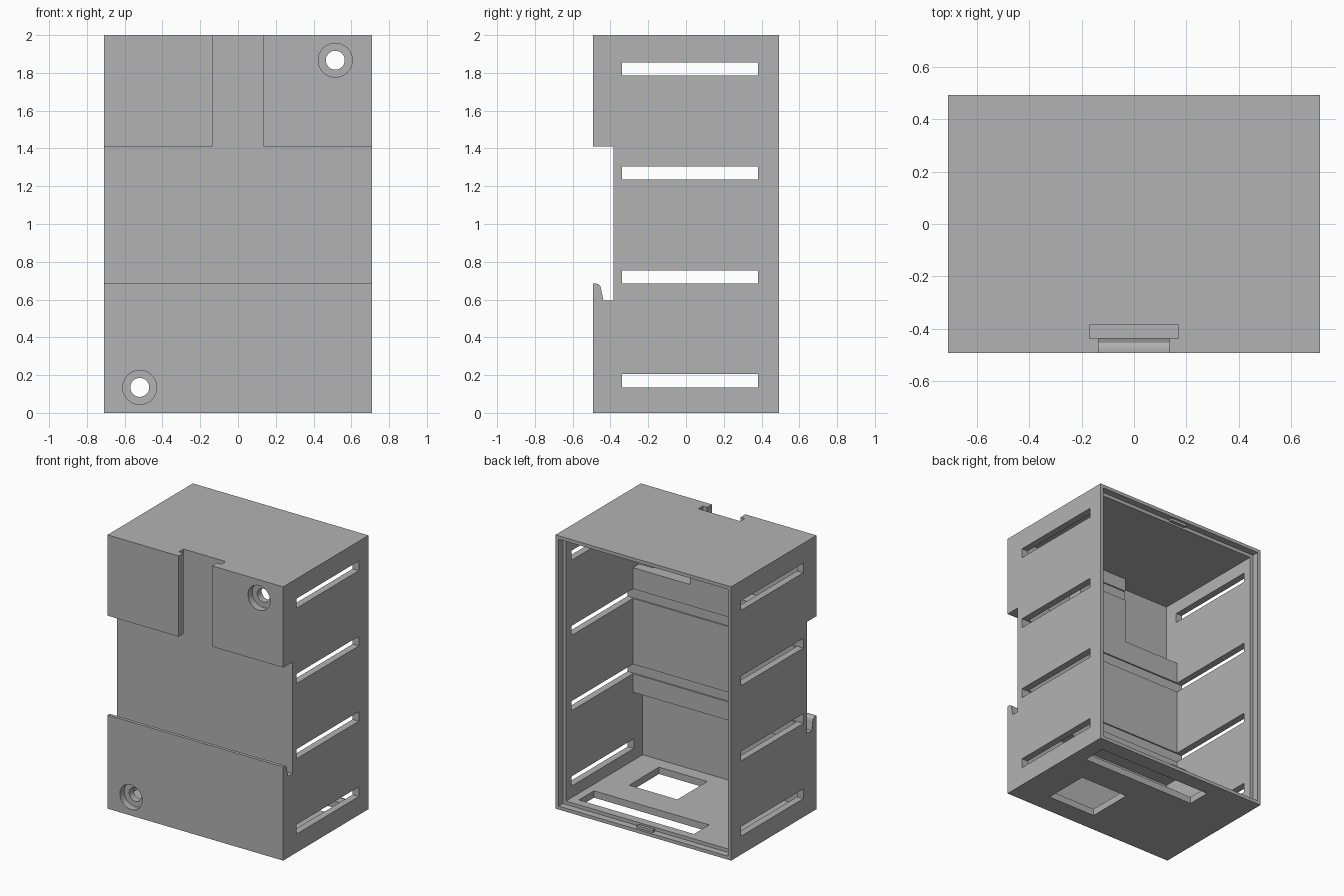
import bpy, bmesh, math
from mathutils import Matrix, Vector

old = bpy.data.objects.get("Cube")
if old:
    bpy.data.objects.remove(old, do_unlink=True)

grey = bpy.data.materials.new("plain grey plastic")
grey.use_nodes = True
colour = (0.448, 0.448, 0.448, 1)
grey.diffuse_color = colour
grey.node_tree.nodes["Principled BSDF"].inputs["Base Color"].default_value = colour

W, D, H, T = 0.71, 0.4925, 2.0, 0.05   # half width, half depth, height, wall
BACK = 1.0                             # anything beyond the open back
RAIL, INNER = -0.385, -0.33            # rail channel back, wall behind it


def finish(bm, name):
    bmesh.ops.recalc_face_normals(bm, faces=bm.faces)
    mesh = bpy.data.meshes.new(name)
    bm.to_mesh(mesh)
    bm.free()
    mesh.materials.append(grey)
    obj = bpy.data.objects.new(name, mesh)
    bpy.context.collection.objects.link(obj)
    return obj


def box(name, x, y, z):
    lo, hi = Vector((x[0], y[0], z[0])), Vector((x[1], y[1], z[1]))
    bm = bmesh.new()
    bmesh.ops.create_cube(bm, size=1)
    bmesh.ops.transform(bm, verts=bm.verts, matrix=Matrix.Translation((lo + hi) / 2)
                        @ Matrix.Diagonal((*(hi - lo), 1)))
    return finish(bm, name)


def cylinder(name, x, z, radius, y0, y1):
    bm = bmesh.new()
    bmesh.ops.create_cone(bm, cap_ends=True, segments=48, radius1=radius,
                          radius2=radius, depth=y1 - y0)
    bmesh.ops.transform(bm, verts=bm.verts,
                        matrix=Matrix.Translation((x, (y0 + y1) / 2, z))
                        @ Matrix.Rotation(math.pi / 2, 4, 'X'))
    return finish(bm, name)


def combine(tool, operation='DIFFERENCE'):
    tool.hide_render = True
    mod = body.modifiers.new("shape", 'BOOLEAN')
    mod.operation, mod.solver, mod.object = operation, 'EXACT', tool
    bpy.context.view_layer.objects.active = body
    bpy.ops.object.modifier_apply(modifier=mod.name)
    bpy.data.objects.remove(tool, do_unlink=True)


# Enclosure side profile with rail channel and hooked lip, extruded across x
profile = [(D, 0), (D, H), (-D, H), (-D, 1.41), (RAIL, 1.41), (RAIL, 0.595),
           (-0.437, 0.595), (-0.45, 0.66), (-0.455, 0.674), (-0.465, 0.682),
           (-0.475, 0.684), (-D, 0.684), (-D, 0)]
bm = bmesh.new()
face = bm.faces.new([bm.verts.new((-W, y, z)) for y, z in profile])
extruded = bmesh.ops.extrude_face_region(bm, geom=[face])["geom"]
bmesh.ops.translate(bm, vec=(2 * W, 0, 0),
                    verts=[v for v in extruded if isinstance(v, bmesh.types.BMVert)])
body = finish(bm, "enclosure")

# Interior: main space, pocket below the rail, pockets beside the key slot
ix, front = W - T, T - D
combine(box("main_cavity", (-ix, ix), (INNER, BACK), (T, H - T)))
combine(box("lower_pocket", (-ix, ix), (front, 0), (T, 0.55)))
for x in ((-ix, -0.2), (0.2, ix)):
    combine(box("upper_pocket", x, (front, 0), (1.46, H - T)))

# Rebate around the open back for a lid
rim = 0.025
combine(box("lid_rebate", (rim - W, W - rim), (D - T, BACK), (rim, H - rim)))

# T-shaped key slot from the top down to the rail channel
combine(box("slot_neck", (-0.135, 0.135), (-BACK, -0.42), (1.35, 2.2)))
combine(box("slot_head", (-0.17, 0.17), (-0.437, RAIL), (1.35, 2.2)))

# Ventilation slots through both sides
for i in range(4):
    z = 0.135 + 0.55 * i
    combine(box("vent", (-BACK, BACK), (-0.34, 0.38), (z, z + 0.07)))

# Floor openings
combine(box("floor_window", (0.07, 0.46), (-0.345, 0), (-T, 2 * T)))
combine(box("floor_slot", (-0.33, 0.6), (0.205, 0.38), (-T, 2 * T)))

# Counterbored screw holes with bosses inside
for x, z in ((0.515, 1.867), (-0.52, 0.135)):
    combine(cylinder("boss", x, z, 0.13, -0.465, -0.392), 'UNION')
    combine(cylinder("counterbore", x, z, 0.09, -0.6, front))
    combine(cylinder("screw_hole", x, z, 0.05, -0.6, -0.35))

# Lid catches at the middle of the top and bottom rebate
for name, z in (("bottom_catch", rim), ("top_catch", H - rim)):
    box(name, (-0.065, 0.065), (0.452, 0.476), (z - 0.018, z + 0.018))
